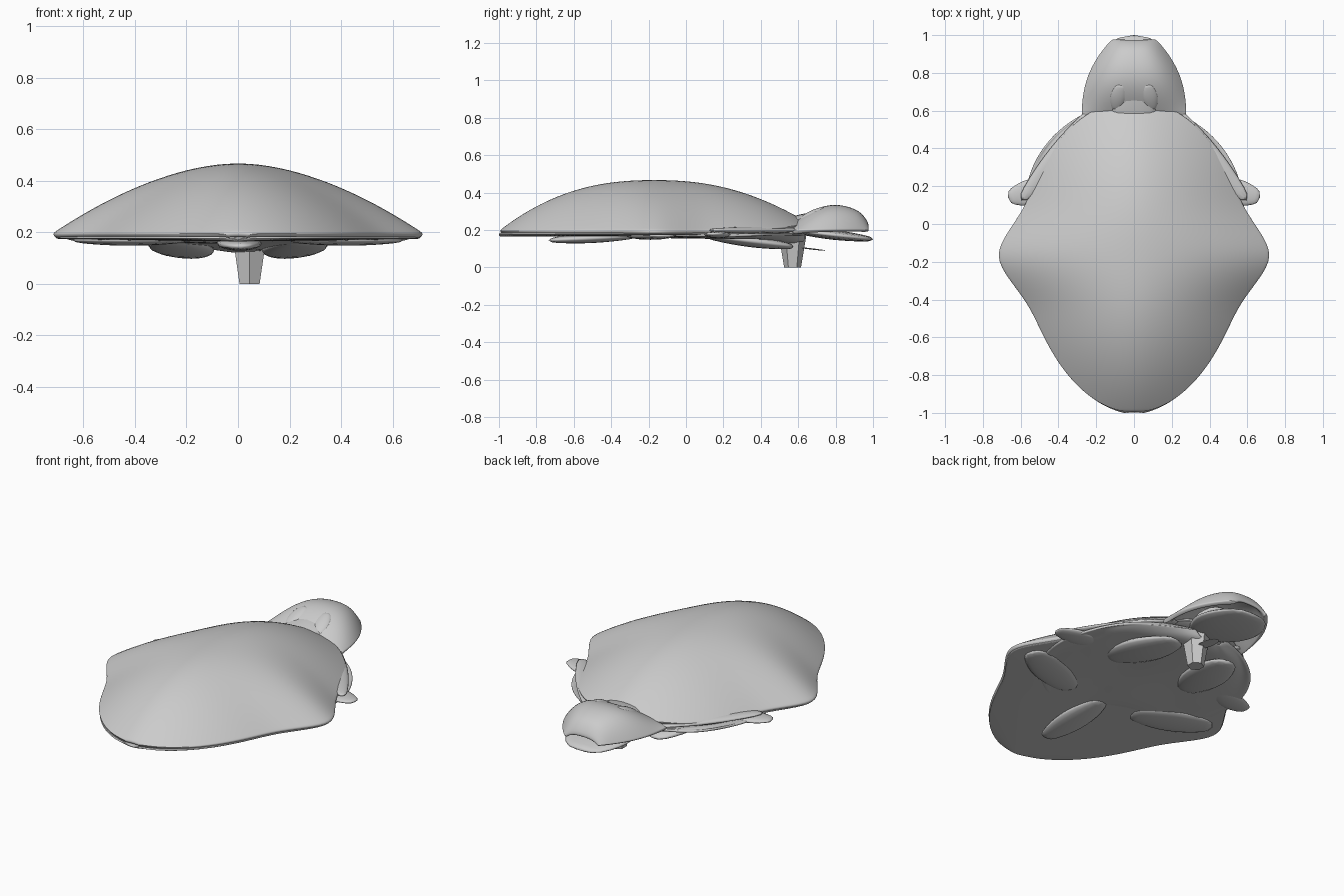
import bpy
import bmesh
import math
import random
from mathutils import Vector

random.seed(4)
start_cube = bpy.data.objects.get("Cube")
if start_cube:
    bpy.data.objects.remove(start_cube)


def finish(name, bm, levels, thickness=0):
    """Turn a bmesh into a smooth, subdivided object."""
    mesh = bpy.data.meshes.new(name)
    bm.to_mesh(mesh)
    bm.free()
    obj = bpy.data.objects.new(name, mesh)
    bpy.context.collection.objects.link(obj)
    for poly in mesh.polygons:
        poly.use_smooth = True
    if thickness:
        solid = obj.modifiers.new("Thickness", "SOLIDIFY")
        solid.thickness = thickness
        solid.offset = -1
    sub = obj.modifiers.new("Smooth", "SUBSURF")
    sub.levels = sub.render_levels = levels


def spread(low, high, count):
    """Evenly spaced values, both ends included."""
    return [low + (high - low) * i / (count - 1) for i in range(count)]


def dome(name, section, stations, power, thickness, jitter=0):
    """Arched sheet along y; section(s) returns y, half width, rim z and crest z."""
    bm = bmesh.new()
    rows = []
    for s in stations:
        y, width, rim, crest = section(s)
        row = []
        for angle in spread(-math.pi / 2, math.pi / 2, 15):
            t = math.sin(angle)
            z = rim + (crest - rim) * (1 - abs(t) ** power)
            z += random.uniform(-jitter, jitter)
            row.append(bm.verts.new((width * t, y, z)))
        rows.append(row)
    for near, far in zip(rows, rows[1:]):
        for j in range(len(near) - 1):
            bm.faces.new((near[j], near[j + 1], far[j + 1], far[j]))
    finish(name, bm, 2, thickness)


def limb(name, start, end, width, thickness, side=1):
    """Flattened tapering paddle from start to end."""
    start, end = (Vector((p[0] * side, p[1], p[2])) for p in (start, end))
    along = (end - start).normalized()
    across = along.cross(Vector((0, 0, 1))).normalized()
    normal = across.cross(along)
    bm = bmesh.new()
    rings = []
    for t in spread(0, 1, 6):
        centre = start.lerp(end, t)
        swell = math.sin(math.pi * (t + 0.2) / 1.4)
        ring = []
        for k in range(8):
            a = k * math.pi / 4
            offset = across * width * math.cos(a) + normal * thickness * math.sin(a)
            ring.append(bm.verts.new(centre + offset * swell))
        rings.append(ring)
    for near, far in zip(rings, rings[1:]):
        for k in range(8):
            bm.faces.new((near[k - 1], near[k], far[k], far[k - 1]))
    bm.faces.new(rings[0])
    bm.faces.new(rings[-1])
    bmesh.ops.recalc_face_normals(bm, faces=bm.faces)
    finish(name, bm, 1)


def shell_section(a):
    """Oval plan with a pointed bulge at each side and a leaner front."""
    v = math.sin(a)
    offset = 0.83 * v
    width = 0.6 * math.cos(a) + 0.035 * min(math.sin(2 * a), 0)
    width += 0.145 * math.exp(-(offset / 0.17) ** 2)
    rim = 0.195 + 0.04 * max(v, 0) ** 4
    crest = rim + 0.28 * (1 - abs(v) ** 2.4)
    return offset - 0.17, width, rim, crest


def floor_section(a):
    """Nearly flat skin just inside the shell rim."""
    y, width, rim, crest = shell_section(a)
    return y, 0.98 * width, rim - 0.01, rim - 0.02


def belly_section(a):
    """Loose skin that hangs lower toward the head."""
    v = math.sin(a)
    return 0.08 + 0.56 * v, 0.59 * math.cos(a), 0.185, 0.165 - 0.03 * v


def head_section(s):
    """Hood that narrows toward a blunt snout."""
    width = 0.28 * (1 - 0.6 * s ** 2.5)
    crest = 0.235 + 0.04 * s + 0.08 * math.sin(math.pi * s) - 0.05 * s ** 20
    return 0.565 + 0.42 * s, width, 0.2, crest


# Shell, underside and head
dome("shell", shell_section, spread(-1.5, 1.5, 21), 1.75, 0.025)
dome("shell_floor", floor_section, spread(-1.5, 1.5, 21), 2, 0.01)
dome("belly", belly_section, spread(-1.4, 1.4, 11), 1.6, 0.015, jitter=0.01)
dome("head", head_section, spread(0, 1, 11), 3, 0.025)
limb("jaw", (0, 0.56, 0.2), (0, 1.005, 0.15), 0.22, 0.03)
limb("neck", (0, 0.4, 0.19), (0, 0.76, 0.29), 0.14, 0.04)
limb("tail", (0, -0.25, 0.17), (0.01, -0.74, 0.145), 0.1, 0.03)

# Paired limbs and skin folds
for side, label in ((1, "left"), (-1, "right")):
    limb(label + "_neck_fold", (0.1, 0.6, 0.25), (0.07, 0.74, 0.32),
         0.05, 0.02, side)
    limb(label + "_front_flipper", (0.2, -0.28, 0.17), (0.64, -0.1, 0.17),
         0.12, 0.025, side)
    limb(label + "_side_flipper", (0.4, 0.2, 0.17), (0.67, 0.14, 0.18),
         0.08, 0.02, side)
    limb(label + "_rear_flipper", (0.27, 0.1, 0.17), (0.17, 0.58, 0.11),
         0.14, 0.035, side)
    limb(label + "_skin_fold", (0.6, 0.12, 0.2), (0.2, 0.62, 0.2),
         0.06, 0.02, side)

# Stubby post under the throat, with its thin flap
bpy.ops.mesh.primitive_cone_add(vertices=6, radius1=0.045, radius2=0.075,
                                depth=0.18, location=(0.045, 0.57, 0.09))
bpy.context.object.name = "throat_post"
limb("throat_flap", (0.04, 0.58, 0.11), (0.04, 0.75, 0.09), 0.04, 0.004)
